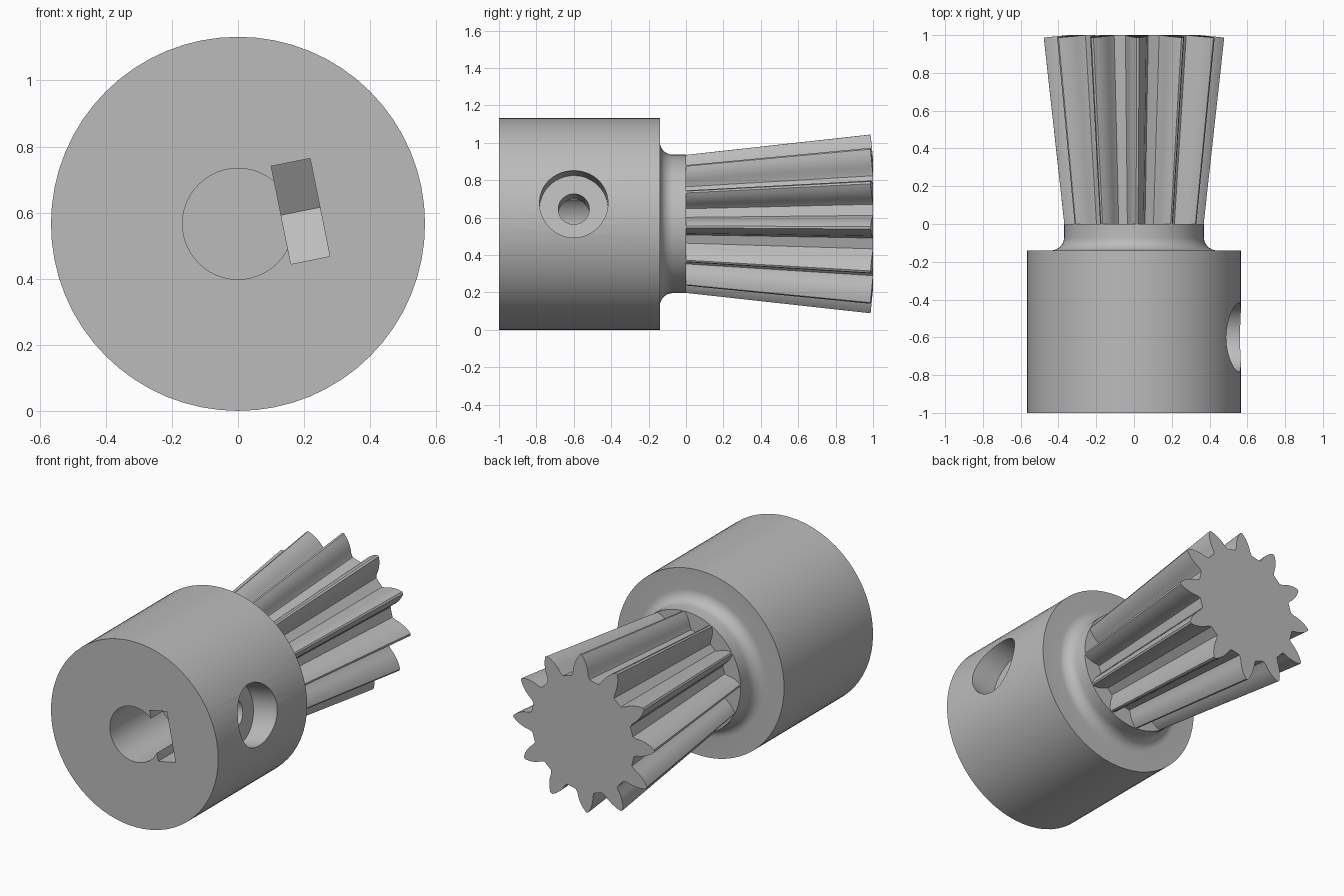
import bpy, bmesh
from math import sin, cos, pi, radians, sqrt
from mathutils import Matrix, Vector

if "Cube" in bpy.data.objects:
    bpy.data.objects.remove(bpy.data.objects["Cube"], do_unlink=True)

AXIS_Z = 0.566           # height of the shaft axis
TILT = radians(11.4)     # roll of the clamp screw around the shaft
SCREW_Y = -0.6

grey = bpy.data.materials.new("plain grey")
grey.use_nodes = True
grey.diffuse_color = (0.5, 0.5, 0.5, 1)
grey.node_tree.nodes["Principled BSDF"].inputs["Base Color"].default_value = (0.5, 0.5, 0.5, 1)


def make_object(name, bm):
    bmesh.ops.recalc_face_normals(bm, faces=bm.faces)
    mesh = bpy.data.meshes.new(name)
    bm.to_mesh(mesh)
    bm.free()
    mesh.materials.append(grey)
    obj = bpy.data.objects.new(name, mesh)
    bpy.context.collection.objects.link(obj)
    obj.location.z = AXIS_Z
    return obj


def loft(name, rings):
    """Skin closed rings of points and cap both ends."""
    bm = bmesh.new()
    loops = [[bm.verts.new(p) for p in ring] for ring in rings]
    n = len(loops[0])
    for a, b in zip(loops, loops[1:]):
        for i in range(n):
            j = (i + 1) % n
            bm.faces.new((a[i], a[j], b[j], b[i]))
    bm.faces.new(loops[0])
    bm.faces.new(loops[-1])
    return make_object(name, bm)


def lathe(name, profile, segments):
    """Turn (radius, y) pairs around the y axis."""
    steps = [2 * pi * i / segments for i in range(segments)]
    return loft(name, [[(r * cos(a), y, r * sin(a)) for a in steps] for r, y in profile])


def smooth(obj):
    bpy.ops.object.select_all(action='DESELECT')
    obj.select_set(True)
    bpy.context.view_layer.objects.active = obj
    bpy.ops.object.shade_smooth_by_angle(angle=radians(30))


# Hub with a filleted collar
fillet = [(0.44 - 0.07 * sin(a), -0.07 - 0.07 * cos(a))
          for a in [pi / 2 * i / 8 for i in range(9)]]
hub = lathe("hub", [(0.566, -1), (0.566, -0.14)] + fillet + [(0.37, 0)], 64)

# Shaft bore
cutters = [lathe("bore_cutter", [(0.168, -1.2), (0.168, -0.515)], 48)]

# Screw hole and counterbore, turned to lie along the tilted x direction
roll = Matrix.Rotation(-TILT, 4, 'Y')
for name, radius, start, end in (("screw_hole_cutter", 0.083, 0.05, 0.6),
                                 ("counterbore_cutter", 0.183, 0.4, 0.8)):
    cutter = lathe(name, [(radius, start), (radius, end)], 48)
    cutter.data.transform(roll @ Matrix.Translation((0, SCREW_Y, 0)) @ Matrix.Rotation(-pi / 2, 4, 'Z'))
    cutters.append(cutter)

# Nut slot, open at the front and ending in a hexagon point
half = 0.151
side = half / sqrt(3)
outline = [(-1.2, -half), (SCREW_Y + side, -half), (SCREW_Y + 2 * side, 0),
           (SCREW_Y + side, half), (-1.2, half)]
cutters.append(loft("nut_slot_cutter",
                    [[roll @ Vector((x, y, z)) for y, z in outline] for x in (0.133, 0.253)]))

for cutter in cutters:
    mod = hub.modifiers.new(cutter.name, 'BOOLEAN')
    mod.operation = 'DIFFERENCE'
    mod.solver = 'EXACT'
    mod.object = cutter
    bpy.context.view_layer.objects.active = hub
    bpy.ops.object.modifier_apply(modifier=mod.name)
for cutter in cutters:
    bpy.data.objects.remove(cutter, do_unlink=True)
smooth(hub)

# Tapered pinion: each tooth flank is (radius fraction, half angle)
TEETH = 12
flank = [(0.73, 10), (0.77, 8.2), (0.83, 7), (0.89, 5.3), (0.95, 3.2), (1, 0.8)]
tooth = [(r, -a) for r, a in flank] + [(r, a) for r, a in reversed(flank)]


def pinion_ring(tip, y, dish):
    ring = []
    for k in range(TEETH):
        for r, a in tooth:
            angle = radians(k * 360 / TEETH - 2.5 + a)
            ring.append((tip * r * cos(angle), y - dish * (r - 0.73) / 0.27, tip * r * sin(angle)))
    return ring


pinion = loft("pinion", [pinion_ring(0.368, -0.01, 0), pinion_ring(0.478, 1, 0.013)])
smooth(pinion)
